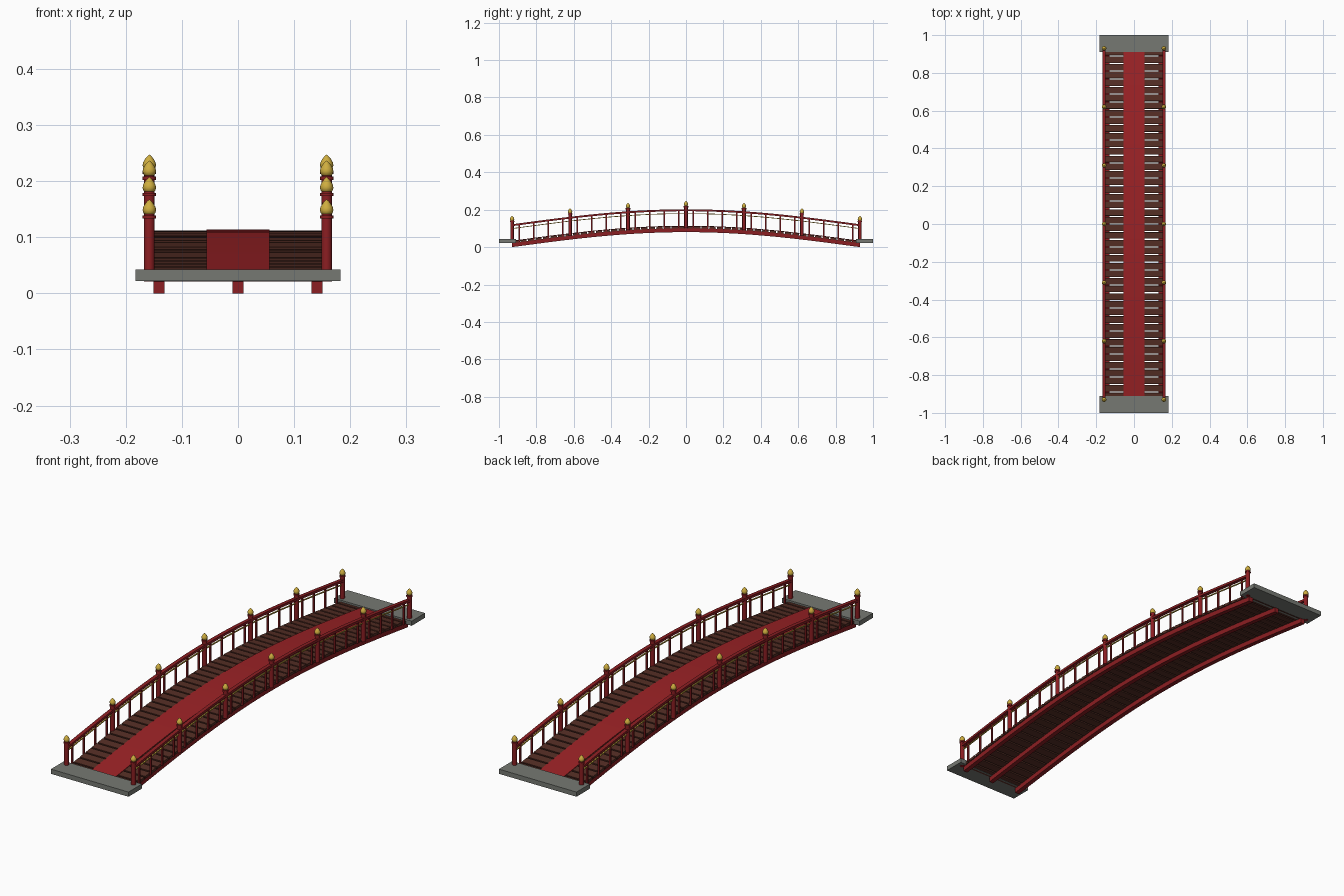
import bpy, bmesh, math
from mathutils import Matrix, Vector

cube = bpy.data.objects.get("Cube")
if cube:
    bpy.data.objects.remove(cube, do_unlink=True)

HALF = 0.93      # half the length of the arch
RISE = 0.08
BAYS = 6
RAIL_X = 0.158


def deck_z(y):
    """Height of the deck surface along the arch."""
    return 0.033 + RISE * math.cos(math.pi / 2 * y / HALF)


def slope(y):
    return math.atan(-RISE * math.pi / 2 / HALF * math.sin(math.pi / 2 * y / HALF))


def material(name, rgb):
    m = bpy.data.materials.new(name)
    m.use_nodes = True
    m.diffuse_color = (*rgb, 1)
    m.node_tree.nodes["Principled BSDF"].inputs["Base Color"].default_value = (*rgb, 1)
    return m


RED = material("lacquer red", (0.26, 0.013, 0.016))
CARPET = material("carpet red", (0.33, 0.016, 0.019))
BROWN = material("dark wood", (0.09, 0.027, 0.018))
GOLD = material("gold", (0.62, 0.42, 0.05))
STONE = material("grey stone", (0.18, 0.19, 0.17))


def finish(bm, name, mat, smooth=False):
    bmesh.ops.recalc_face_normals(bm, faces=bm.faces)
    mesh = bpy.data.meshes.new(name)
    bm.to_mesh(mesh)
    bm.free()
    mesh.materials.append(mat)
    obj = bpy.data.objects.new(name, mesh)
    bpy.context.collection.objects.link(obj)
    if smooth:
        bpy.ops.object.select_all(action="DESELECT")
        obj.select_set(True)
        bpy.context.view_layer.objects.active = obj
        bpy.ops.object.shade_smooth_by_angle(angle=math.radians(40))
    return obj


def add_box(bm, centre, size, tilt=0.0):
    m = Matrix.Translation(centre) @ Matrix.Rotation(tilt, 4, "X") @ Matrix.Diagonal((*size, 1))
    bmesh.ops.create_cube(bm, size=1, matrix=m)


def arched_bar(name, mat, x, width, low, high, steps=48):
    """Rectangular bar following the arch, low and high measured from the deck."""
    bm = bmesh.new()
    rings = []
    for i in range(steps + 1):
        y = HALF * (2 * i / steps - 1)
        z = deck_z(y)
        rings.append([bm.verts.new((x + sx * width / 2, y, z + h))
                      for sx, h in ((-1, low), (1, low), (1, high), (-1, high))])
    for a, b in zip(rings, rings[1:]):
        for k in range(4):
            n = (k + 1) % 4
            bm.faces.new((a[k], a[n], b[n], b[k]))
    bm.faces.new(rings[0])
    bm.faces.new(rings[-1])
    return finish(bm, name, mat)


def add_lathe(bm, base, profile, sides=12):
    """Turned shape from (radius, height) pairs, closed at both ends."""
    rings = []
    for r, h in profile:
        rings.append([bm.verts.new(base + Vector((r * math.cos(2 * math.pi * k / sides),
                                                  r * math.sin(2 * math.pi * k / sides), h)))
                      for k in range(sides)])
    for a, b in zip(rings, rings[1:]):
        for k in range(sides):
            n = (k + 1) % sides
            bm.faces.new((a[k], a[n], b[n], b[k]))
    bm.faces.new(rings[0])
    bm.faces.new(rings[-1])


# Stone landings at both ends
for side, label in ((-1, "front"), (1, "back")):
    bm = bmesh.new()
    add_box(bm, (0, side * 0.955, 0.032), (0.366, 0.09, 0.02))
    finish(bm, label + "_landing", STONE)

# Three arched beams below the deck
for x, label in ((-0.141, "right"), (0, "middle"), (0.141, "left")):
    arched_bar(label + "_beam", RED, x, 0.02, -0.033, -0.012)

# Deck planks with narrow gaps
bm = bmesh.new()
PLANKS = 46
pitch = 2 * HALF / PLANKS
for i in range(PLANKS):
    y = -HALF + (i + 0.5) * pitch
    add_box(bm, (0, y, deck_z(y) - 0.007), (0.31, pitch * 0.84, 0.011), slope(y))
finish(bm, "deck_planks", BROWN)

# Carpet runner along the middle
arched_bar("carpet_runner", CARPET, 0, 0.112, -0.002, 0.001)

# Railings on both sides
POST = ((0.0095, -0.012), (0.0095, 0.108))
COLLAR = ((0.0122, 0.1), (0.0122, 0.106))
FINIAL = ((0.007, 0.107), (0.0105, 0.110), (0.012, 0.115), (0.0112, 0.120),
          (0.008, 0.126), (0.004, 0.131), (0.0006, 0.134))
for side, label in ((-1, "right"), (1, "left")):
    x = side * RAIL_X
    arched_bar(label + "_handrail", RED, x, 0.016, 0.079, 0.089)
    arched_bar(label + "_gold_rail", GOLD, x, 0.005, 0.064, 0.068)

    posts, finials, balusters = bmesh.new(), bmesh.new(), bmesh.new()
    bay = 2 * HALF / BAYS
    for i in range(BAYS + 1):
        y = -HALF + i * bay
        base = Vector((x, y, deck_z(y)))
        add_lathe(posts, base, POST)
        add_lathe(posts, base, COLLAR)
        add_lathe(finials, base, FINIAL)
    for i in range(BAYS * 4):
        y = -HALF + (i + 0.5) * bay / 4
        add_box(balusters, (x, y, deck_z(y) + 0.036), (0.007, 0.007, 0.092))
    finish(posts, label + "_posts", RED, smooth=True)
    finish(finials, label + "_finials", GOLD, smooth=True)
    finish(balusters, label + "_balusters", RED)
